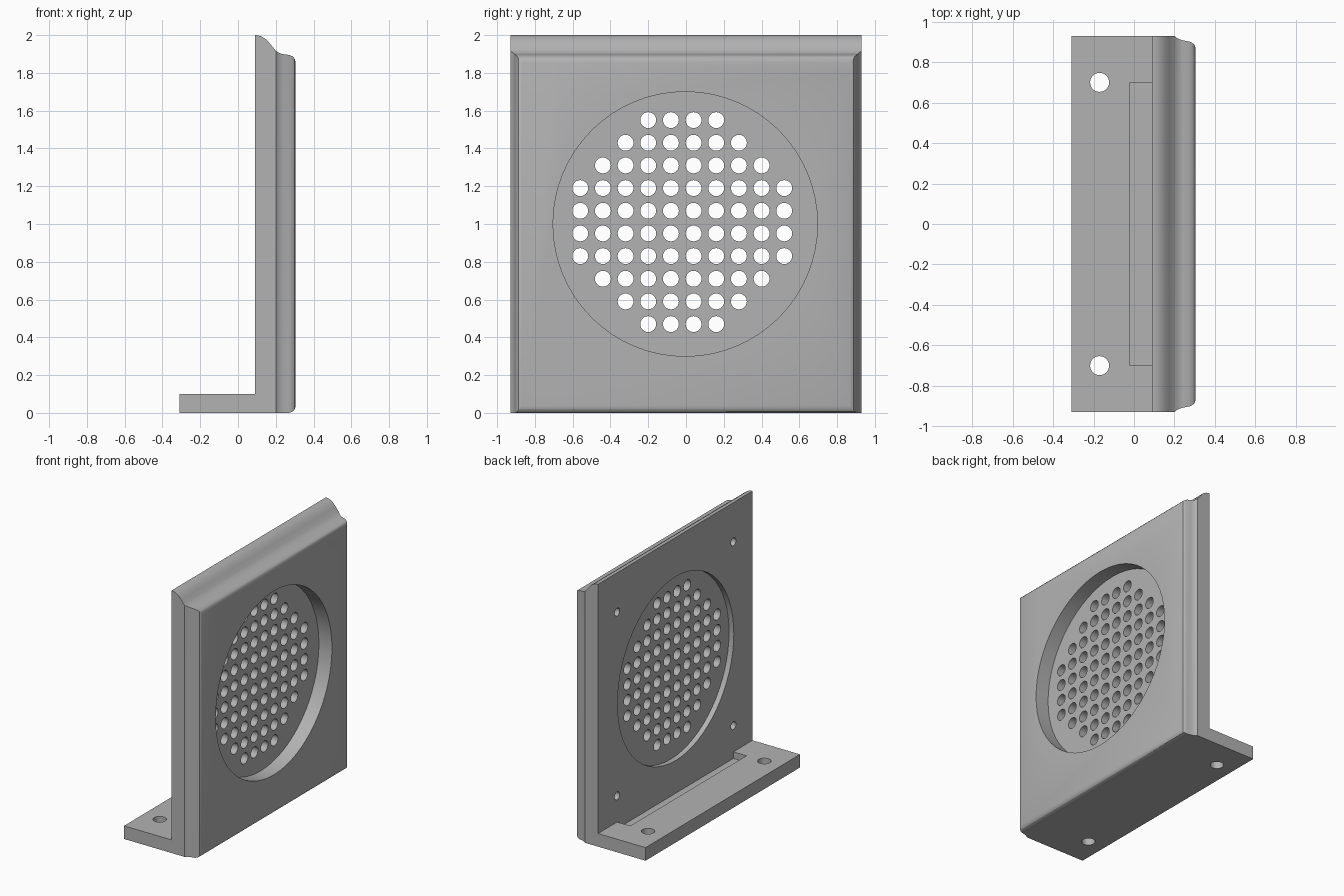
import bpy, bmesh, math
from mathutils import Matrix, Vector

cube = bpy.data.objects.get("Cube")
if cube:
    bpy.data.objects.remove(cube)

grey = bpy.data.materials.new("plain grey")
grey.use_nodes = True
colour = (0.45, 0.45, 0.45, 1)
grey.diffuse_color = colour
grey.node_tree.nodes["Principled BSDF"].inputs["Base Color"].default_value = colour


def make_object(name, bm):
    bmesh.ops.recalc_face_normals(bm, faces=bm.faces)
    mesh = bpy.data.meshes.new(name)
    bm.to_mesh(mesh)
    bm.free()
    mesh.materials.append(grey)
    obj = bpy.data.objects.new(name, mesh)
    bpy.context.collection.objects.link(obj)
    return obj


def prism(name, points, step):
    """Extrude a closed outline of 3D points along step."""
    bm = bmesh.new()
    face = bm.faces.new([bm.verts.new(p) for p in points])
    ext = bmesh.ops.extrude_face_region(bm, geom=[face])
    verts = [v for v in ext["geom"] if isinstance(v, bmesh.types.BMVert)]
    bmesh.ops.translate(bm, verts=verts, vec=step)
    return make_object(name, bm)


def box(name, lo, hi):
    corners = [(lo[0], lo[1]), (hi[0], lo[1]), (hi[0], hi[1]), (lo[0], hi[1])]
    return prism(name, [(x, y, lo[2]) for x, y in corners], (0, 0, hi[2] - lo[2]))


def cylinders(name, centres, radius, depth, axis, segments=24):
    """Several parallel cylinders in one mesh."""
    bm = bmesh.new()
    turn = Vector((0, 0, 1)).rotation_difference(Vector(axis)).to_matrix().to_4x4()
    for c in centres:
        bmesh.ops.create_cone(bm, cap_ends=True, segments=segments, radius1=radius,
                              radius2=radius, depth=depth,
                              matrix=Matrix.Translation(c) @ turn)
    return make_object(name, bm)


def cut(obj, cutter, operation="DIFFERENCE"):
    mod = obj.modifiers.new("cut", "BOOLEAN")
    mod.operation = operation
    mod.solver = "EXACT"
    mod.object = cutter
    bpy.context.view_layer.objects.active = obj
    bpy.ops.object.modifier_apply(modifier=mod.name)
    bpy.data.objects.remove(cutter)


BACK, FRONT, HALF = 0.09, 0.305, 0.93
X_AXIS, Z_AXIS = (1, 0, 0), (0, 0, 1)

# Panel: moulded top edge seen from the side
side = [(BACK, 0), (0.27, 0), (0.292, 0.008), (0.302, 0.022), (FRONT, 0.04),
        (FRONT, 1.855), (0.3, 1.875), (0.288, 1.888), (0.27, 1.895), (0.235, 1.9),
        (0.215, 1.907), (0.197, 1.92), (0.172, 1.952), (0.15, 1.977), (0.125, 1.993),
        (0.1, 2), (BACK, 2)]
panel = prism("grille_panel", [(x, -HALF, z) for x, z in side], (0, 2 * HALF, 0))

# Panel: moulded vertical edges, mirrored left and right
edge = [(0.0, HALF), (0.2, HALF), (0.215, 0.917), (0.24, 0.908), (0.28, 0.9),
        (0.298, 0.888), (FRONT, 0.87), (0.4, 0.87)]
edge = edge[:-1]
outline = edge + [(x, -y) for x, y in reversed(edge)]
outline = [(x - 0.1 if x == 0 else x, y * (1.0001 if x == 0 else 1)) for x, y in outline]
cut(panel, prism("edge_shape", [(x, y, -0.1) for x, y in outline], (0, 0, 2.2)), "INTERSECT")

# Round recesses: deep in front, shallow behind
for x, depth in ((FRONT, 0.11), (BACK, 0.04)):
    cut(panel, cylinders("recess", [(x, -0.004, 1)], 0.70, 2 * depth, X_AXIS, 64))

# Grille holes in a rounded pattern
counts = (4, 6, 8, 10, 10, 10, 10, 8, 6, 4)
holes = [(0.16, -0.02 + 0.12 * (i - (n - 1) / 2), 0.47 + 0.12 * row)
         for row, n in enumerate(counts) for i in range(n)]
cut(panel, cylinders("grille_holes", holes, 0.042, 0.16, X_AXIS))

# Blind screw holes in the back face
screws = [(BACK, y, z) for y in (-0.7, 0.7) for z in (0.3, 1.7)]
cut(panel, cylinders("screw_holes", screws, 0.03, 0.2, X_AXIS))

# Foot with mounting holes and a long pocket beside the panel
foot = box("mounting_foot", (-0.31, -HALF, 0), (BACK, HALF, 0.1))
cut(foot, cylinders("foot_holes", [(-0.17, y, 0.05) for y in (-0.7, 0.7)], 0.047, 0.3, Z_AXIS))
cut(foot, box("pocket", (-0.02, -0.7, 0.05), (BACK + 0.1, 0.7, 0.2)))

for obj in (panel, foot):
    bpy.ops.object.select_all(action="DESELECT")
    obj.select_set(True)
    bpy.context.view_layer.objects.active = obj
    bpy.ops.object.shade_smooth_by_angle(angle=math.radians(30))
